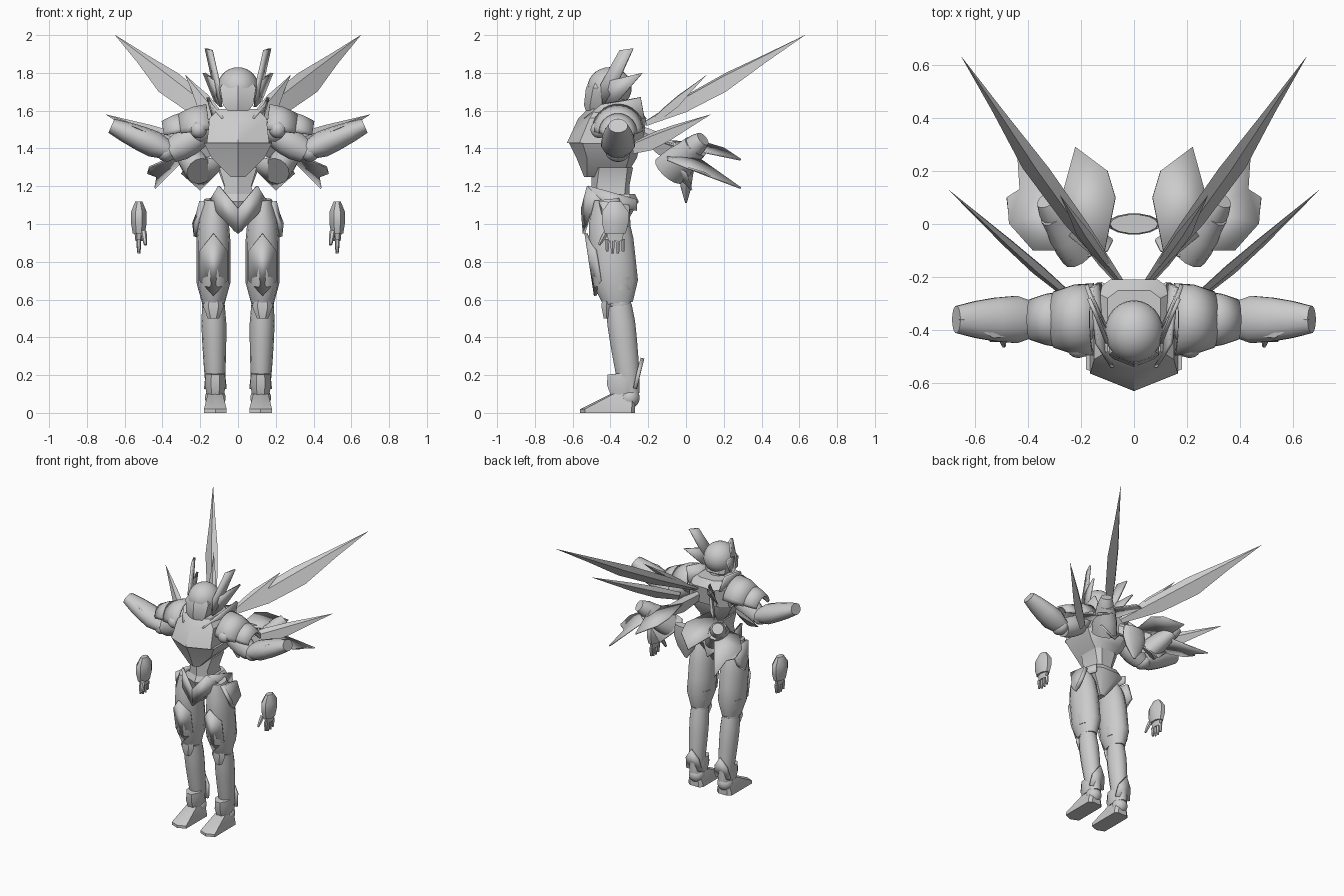
import bpy, bmesh, math
from mathutils import Vector

default_cube = bpy.data.objects.get("Cube")
if default_cube:
    bpy.data.objects.remove(default_cube)

grey = bpy.data.materials.new("plain grey")
grey.use_nodes = True
tone = (.6, .6, .6, 1)
grey.diffuse_color = tone
grey.node_tree.nodes["Principled BSDF"].inputs["Base Color"].default_value = tone

LEG = .13       # sideways position of each leg
ARM = -.36      # depth of the arm centre line
HAND = .525     # sideways position of each hand


def finish(name, bm, shell=0):
    """Make the object; parts lying on one side get a mirrored twin."""
    bmesh.ops.recalc_face_normals(bm, faces=bm.faces)
    one_sided = min(vert.co.x for vert in bm.verts) > -.01
    mesh = bpy.data.meshes.new(name)
    bm.to_mesh(mesh)
    bm.free()
    mesh.materials.append(grey)
    part = bpy.data.objects.new(name, mesh)
    bpy.context.collection.objects.link(part)
    bpy.ops.object.select_all(action='DESELECT')
    part.select_set(True)
    bpy.context.view_layer.objects.active = part
    bpy.ops.object.shade_smooth_by_angle(angle=math.radians(35))
    if shell:
        solid = part.modifiers.new("shell", 'SOLIDIFY')
        solid.thickness = shell
        solid.offset = 0
    if one_sided:
        part.modifiers.new("mirror", 'MIRROR').use_mirror_merge = False


def skin(name, rings, closed=True, shell=0):
    """Bridge successive rings of points."""
    bm = bmesh.new()
    rows = [[bm.verts.new(point) for point in ring] for ring in rings]
    count = len(rows[0])
    for low, high in zip(rows, rows[1:]):
        for i in range(count if closed else count - 1):
            j = (i + 1) % count
            bm.faces.new((low[i], low[j], high[j], high[i]))
    if closed:
        bm.faces.new(rows[0])
        bm.faces.new(rows[-1])
    finish(name, bm, shell)


def stations(start, end, sizes):
    """Evenly spaced centres along a line, each with its size."""
    start, end = Vector(start), Vector(end)
    return [(start.lerp(end, i / (len(sizes) - 1)), size) for i, size in enumerate(sizes)]


def tube(name, start, end, radii, depth=1, sides=14, half=False):
    """Limb with changing radius; depth scales it along y, half leaves an open arch."""
    along = (Vector(end) - Vector(start)).normalized()
    deep = Vector((0, 1, 0))
    deep = (deep - along * deep.dot(along)).normalized()
    wide = along.cross(deep)
    if half:
        angles = [math.pi * i / (sides - 1) for i in range(sides)]
    else:
        angles = [math.tau * (i + .5) / sides for i in range(sides)]
    rings = [[centre + (deep * depth * math.cos(angle) + wide * math.sin(angle)) * radius for angle in angles]
             for centre, radius in stations(start, end, radii)]
    skin(name, rings, not half, .014 if half else 0)


def bust(name, rows, x=0):
    """Keeled body section from rows of height, half width, front and back."""
    rings = []
    for z, width, front, back in rows:
        flank = [(width, front + width * .4), (width, back - width * .3), (width * .6, back)]
        outline = [(0, front)] + flank + [(-side, y) for side, y in reversed(flank)]
        rings.append([(x + side, y, z) for side, y in outline])
    skin(name, rings)


def blade(name, start, end, wide, profile=(.3, .9, 1, .45, .01), thin=.3):
    """Ridged blade, fuller on its lower edge."""
    wide = Vector(wide)
    along = (Vector(end) - Vector(start)).normalized()
    thick = along.cross(wide) * thin
    skin(name, [[centre + wide * size * .6, centre + thick * size, centre - wide * size * 1.4, centre - thick * size]
                for centre, size in stations(start, end, profile)])


def plate(name, points, shell=.015):
    bm = bmesh.new()
    bm.faces.new([bm.verts.new(point) for point in points])
    bmesh.ops.triangulate(bm, faces=bm.faces[:])
    finish(name, bm, shell)


def ball(name, centre, radius, depth=1):
    bm = bmesh.new()
    bmesh.ops.create_uvsphere(bm, u_segments=24, v_segments=14, radius=radius)
    bmesh.ops.scale(bm, vec=(1, depth, 1), verts=bm.verts)
    bmesh.ops.translate(bm, vec=centre, verts=bm.verts)
    finish(name, bm)


# Head
ball("helmet", (0, -.405, 1.72), .11, 1.07)
bust("face_mask", [(1.57, .03, -.52, -.4), (1.63, .08, -.54, -.32), (1.72, .095, -.53, -.34), (1.78, .06, -.49, -.4)])
tube("neck", (0, -.38, 1.5), (0, -.39, 1.64), (.07, .06))
plate("tall_head_fin", [(.09, -.44, 1.62), (.1, -.45, 1.74), (.14, -.35, 1.92), (.17, -.28, 1.93), (.13, -.36, 1.75)])
plate("rear_head_fin", [(.09, -.43, 1.62), (.12, -.4, 1.76), (.18, -.23, 1.8), (.12, -.36, 1.65)])
plate("collar", [(.08, -.54, 1.56), (.14, -.45, 1.63), (.16, -.24, 1.67), (.13, -.22, 1.56), (.15, -.4, 1.53)])

# Torso
bust("chest", [(1.25, .04, -.54, -.32), (1.35, .14, -.58, -.26), (1.43, .18, -.62, -.24)])
bust("upper_chest", [(1.43, .165, -.63, -.23), (1.56, .15, -.57, -.21), (1.61, .1, -.52, -.25)])
bust("waist", [(1.1, .1, -.5, -.3), (1.2, .07, -.5, -.3), (1.3, .1, -.5, -.28)])
bust("pelvis", [(.96, .02, -.46, -.34), (1.12, .13, -.52, -.25), (1.16, .1, -.5, -.27)])
plate("belt_front", [(0, -.55, 1.08), (.1, -.52, 1.2), (.15, -.44, 1.12), (.1, -.51, 1.05), (0, -.54, .95)])
plate("belt_side", [(.1, -.52, 1.2), (.13, -.26, 1.13), (.13, -.26, 1.07), (.15, -.44, 1.1)])

# Legs
tube("thigh", (LEG, -.42, 1.13), (LEG, -.36, .58), (.05, .08, .09, .09, .09, .06), 1.35)
plate("thigh_guard", [(LEG, -.53, .95), (.2, -.48, .86), (.2, -.45, .7), (LEG, -.48, .62),
                      (.06, -.45, .7), (.06, -.48, .86)])
plate("hip_guard", [(.19, -.46, 1.12), (.23, -.42, 1), (.22, -.38, .93), (.23, -.3, 1), (.19, -.3, 1.1)], .03)
tube("thigh_cuff", (LEG, -.35, .65), (LEG, -.35, .72), (.08, .09), .95)
ball("knee_joint", (LEG, -.35, .58), .06)
tube("knee_pad", (LEG, -.42, .5), (LEG, -.42, .63), (.03, .055, .035), .6, 6)
tube("shin", (LEG, -.355, .57), (.12, -.295, .1), (.06, .066, .064, .06, .055, .045), 1.15)
tube("ankle_cuff", (.12, -.33, .1), (.12, -.34, .21), (.05, .06, .055), 1.5, 8)
plate("heel_fin", [(.06, -.27, .13), (.07, -.25, .22), (.12, -.23, .29), (.17, -.25, .22), (.18, -.27, .13)], .02)
ball("ankle_joint", (.12, -.3, .08), .055)
bust("foot", [(0, .06, -.56, -.27), (.02, .06, -.56, -.27), (.1, .04, -.4, -.27)], .12)

# Arms
tube("shoulder_guard", (.15, ARM, 1.5), (.3, ARM, 1.48), (.13, .125, .1), half=True)
tube("outer_shoulder_guard", (.27, ARM, 1.49), (.39, ARM, 1.47), (.1, .09, .07), half=True)
ball("shoulder_joint", (.2, ARM, 1.49), .07, 1.3)
ball("chest_knob", (.21, -.46, 1.5), .045)
tube("upper_arm", (.2, ARM, 1.47), (.36, ARM, 1.38), (.065, .075, .075, .06))
ball("elbow_joint", (.38, ARM, 1.38), .05, 1.3)
tube("forearm", (.37, ARM, 1.39), (.67, ARM, 1.52), (.05, .07, .065, .055, .04), 1.3)
blade("forearm_guard", (.4, ARM, 1.45), (.66, ARM, 1.56), (0, .05, 0))

# Detached hands
tube("hand_cuff", (HAND, -.375, 1.12), (HAND, -.375, .95), (.02, .045, .045, .035), 1.7, 8)
tube("palm", (HAND, -.375, .97), (HAND, -.375, .91), (.025, .018), 2.3, 6)
for finger in range(4):
    y = -.417 + finger * .028
    tip = .84 + abs(finger - 1.5) * .01
    tube("finger", (HAND, y, .92), (HAND, y, tip), (.013, .012, .008), sides=6)
tube("thumb", (.5, -.42, .96), (.49, -.46, .89), (.016, .014, .008), sides=6)

# Wings
blade("main_wing", (.05, -.21, 1.54), (.65, .63, 2), (-.05, 0, .05))
blade("small_wing", (.07, -.19, 1.54), (.28, .11, 1.79), (-.03, 0, .03))
blade("side_wing", (.24, -.27, 1.42), (.7, .13, 1.58), (-.02, .01, .05), (.7, 1, .8, .4, .01))

# Lower feathers and thrusters
plate("inner_feather", [(.12, -.15, 1.44), (.07, .1, 1.43), (.1, .2, 1.4), (.22, .29, 1.34), (.3, 0, 1.4)], .01)
plate("outer_feather", [(.24, -.1, 1.36), (.27, .05, 1.36), (.44, .29, 1.19), (.43, .13, 1.25),
                        (.48, .1, 1.27), (.47, 0, 1.3), (.38, -.1, 1.34)], .01)
plate("lower_feather", [(.1, -.1, 1.34), (.08, -.06, 1.3), (.2, .03, 1.18), (.3, 0, 1.27), (.24, -.14, 1.36)], .01)
tube("thruster", (.2, -.09, 1.28), (.3, .05, 1.41), (.075, .075, .07, .06, .055), 1.3)
tube("thruster_cap", (.29, .03, 1.4), (.33, .09, 1.45), (.06, .055, .04))
blade("wing_mount", (.04, -.24, 1.5), (.2, -.05, 1.4), (0, 0, .06), (.6, 1, .7))

# Tail shield
tube("tail_shield", (0, 0, 1.11), (0, 0, 1.35), (.01, .07, .1, .09), .4)
